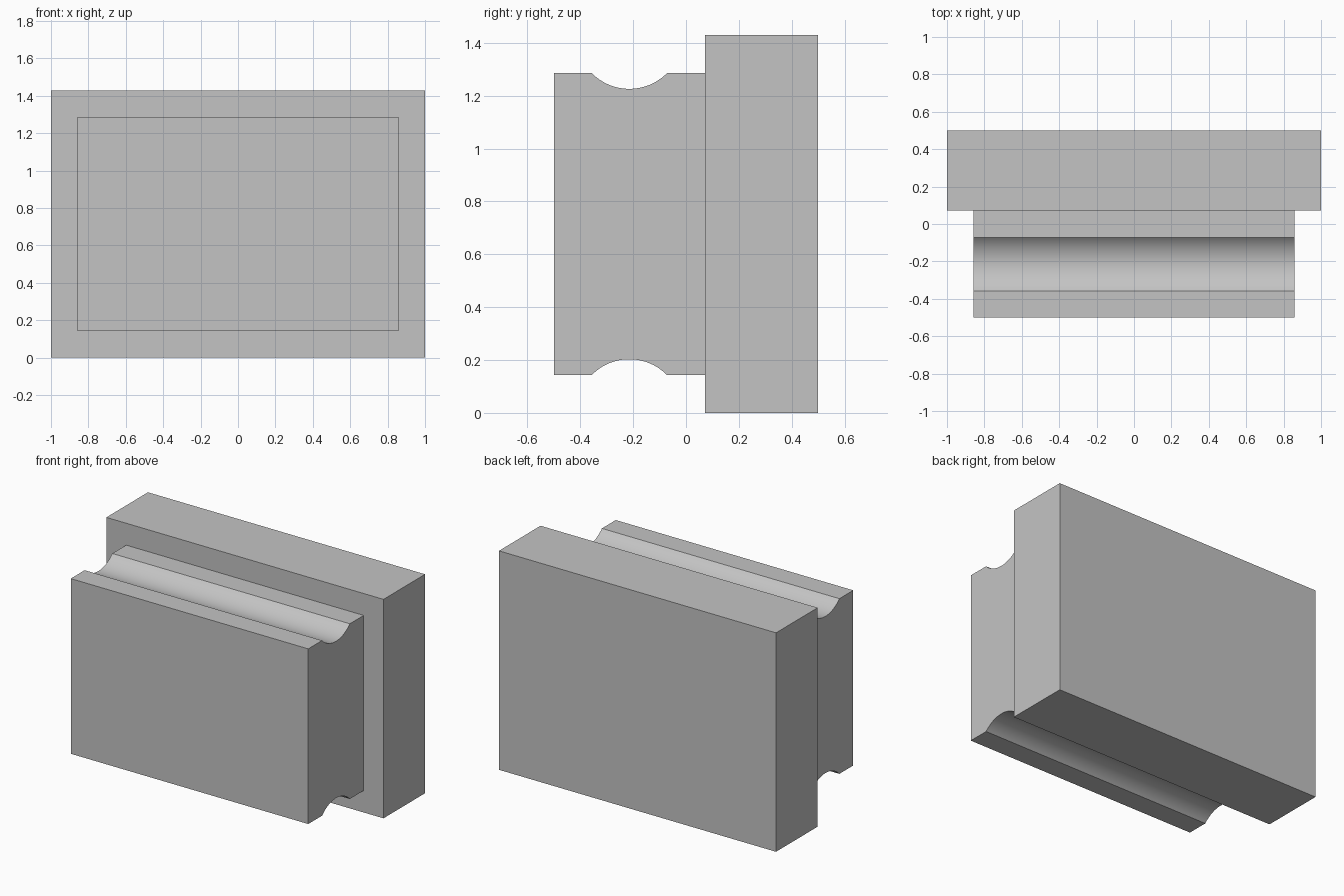
import bpy, bmesh, math
from mathutils import Vector

cube = bpy.data.objects.get("Cube")
if cube:
    bpy.data.objects.remove(cube, do_unlink=True)

U = 1 / 14                      # design module
MID_Z = 10 * U                  # mid height of the model
SEGMENTS = 24

grey = bpy.data.materials.new("light_grey")
grey.use_nodes = True
colour = (0.55, 0.55, 0.55, 1)
grey.diffuse_color = colour
grey.node_tree.nodes["Principled BSDF"].inputs["Base Color"].default_value = colour


def extrude_profile(name, profile, half_width):
    """Extrude a closed (y, z) profile along x, centred on x = 0."""
    bm = bmesh.new()
    face = bm.faces.new([bm.verts.new((-half_width, y, z)) for y, z in profile])
    result = bmesh.ops.extrude_face_region(bm, geom=[face])
    moved = [v for v in result["geom"] if isinstance(v, bmesh.types.BMVert)]
    bmesh.ops.translate(bm, verts=moved, vec=Vector((2 * half_width, 0, 0)))
    bmesh.ops.recalc_face_normals(bm, faces=bm.faces)
    mesh = bpy.data.meshes.new(name)
    bm.to_mesh(mesh)
    bm.free()
    mesh.materials.append(grey)
    obj = bpy.data.objects.new(name, mesh)
    bpy.context.collection.objects.link(obj)
    bpy.ops.object.select_all(action="DESELECT")
    obj.select_set(True)
    bpy.context.view_layer.objects.active = obj
    bpy.ops.object.shade_smooth_by_angle(angle=math.radians(30))
    return obj


# Back plate
front, back = U, 7 * U
extrude_profile("back_plate",
                [(front, 0), (back, 0), (back, 2 * MID_Z), (front, 2 * MID_Z)],
                14 * U)

# Front block with a shallow round groove along its top and bottom
half_height = 8 * U
groove_y, groove_half, radius = -3 * U, 2 * U, 2.8 * U
spread = math.asin(groove_half / radius)
centre_h = half_height + radius * math.cos(spread)
upper = [(-7 * U, half_height)]
for i in range(SEGMENTS + 1):
    a = spread * (2 * i / SEGMENTS - 1)
    upper.append((groove_y + radius * math.sin(a), centre_h - radius * math.cos(a)))
upper.append((front, half_height))
profile = [(y, MID_Z + h) for y, h in upper]
profile += [(y, MID_Z - h) for y, h in reversed(upper)]
extrude_profile("grooved_block", profile, 12 * U)
